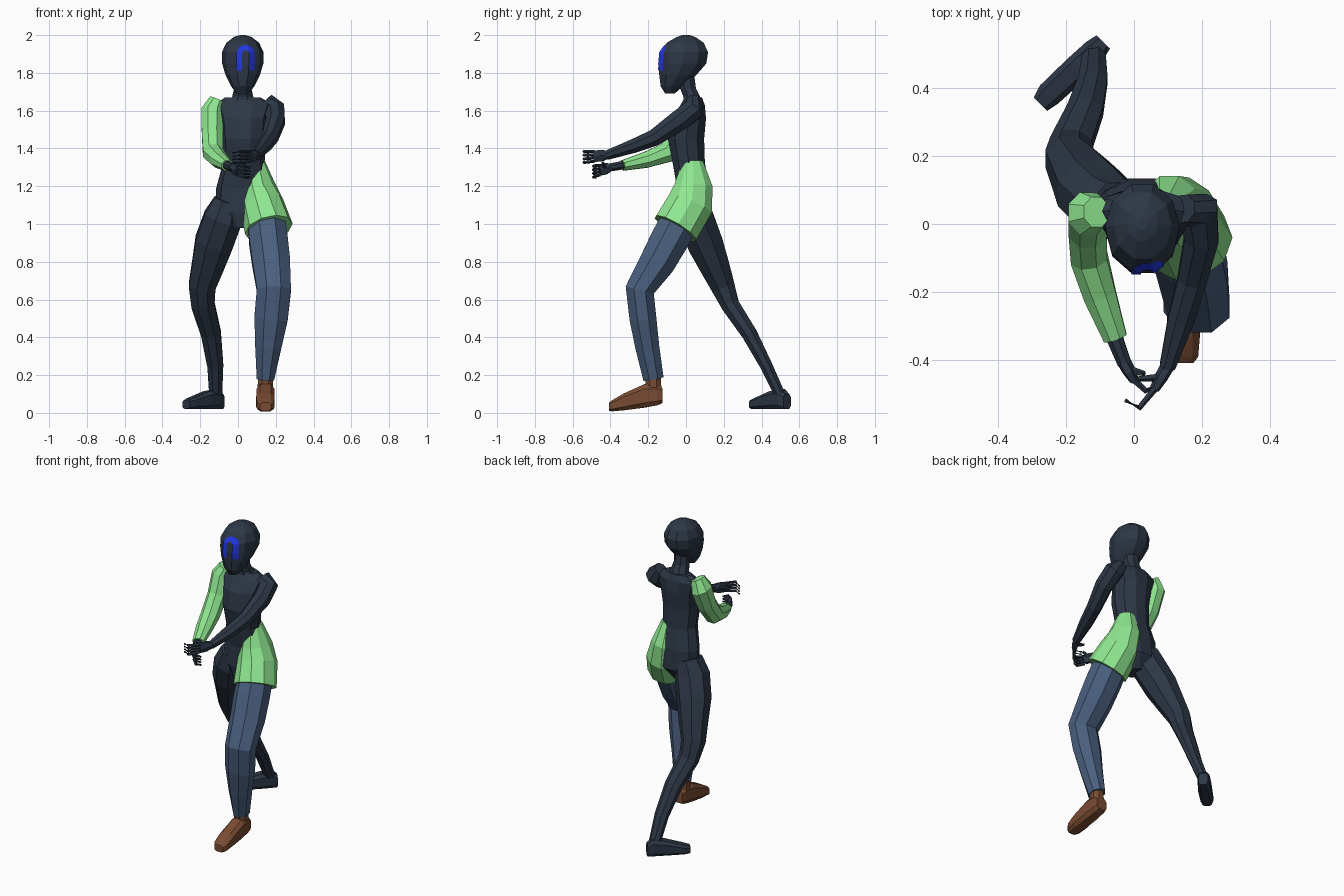
import bpy, bmesh, math
from mathutils import Vector
from mathutils.bvhtree import BVHTree


def material(name, rgb):
    m = bpy.data.materials.new(name)
    m.diffuse_color = (*rgb, 1)
    return m


CHARCOAL = material("charcoal", (0.026, 0.038, 0.060))
GREEN = material("light green", (0.275, 0.80, 0.28))
DENIM = material("denim blue", (0.068, 0.115, 0.21))
BROWN = material("brown leather", (0.19, 0.070, 0.032))
BLUE = material("bright blue", (0.016, 0.038, 0.75))


def finish(name, bm, mat):
    bmesh.ops.recalc_face_normals(bm, faces=bm.faces)
    me = bpy.data.meshes.new(name)
    bm.to_mesh(me)
    bm.free()
    me.materials.append(mat)
    ob = bpy.data.objects.new(name, me)
    bpy.context.collection.objects.link(ob)
    return ob


def loft(name, rings, mat, n=8, axis=None, side=(1, 0, 0), power=1.0):
    """Rings are (x, y, z, half width, half depth), square to the path or to a fixed axis."""
    bm = bmesh.new()
    centres = [Vector(r[:3]) for r in rings]
    loops = []
    for i, r in enumerate(rings):
        if axis:
            t = Vector(axis).normalized()
        else:
            t = (centres[min(i + 1, len(rings) - 1)] - centres[max(i - 1, 0)]).normalized()
        u = Vector(side)
        u = (u - t * u.dot(t)).normalized()
        v = t.cross(u)
        loop = []
        for k in range(n):
            a = 2 * math.pi * (k + (0.5 if n == 8 else 0)) / n
            c, s = math.cos(a), math.sin(a)
            c = math.copysign(abs(c) ** power, c)
            s = math.copysign(abs(s) ** power, s)
            loop.append(bm.verts.new(centres[i] + u * c * r[3] * 1.04 + v * s * r[4] * 1.04))
        loops.append(loop)
    for a, b in zip(loops, loops[1:]):
        for k in range(n):
            bm.faces.new((a[k], a[(k + 1) % n], b[(k + 1) % n], b[k]))
    bm.faces.new(loops[0])
    bm.faces.new(loops[-1])
    return finish(name, bm, mat)


UP = (0, 0, 1)

# Head, neck and torso
head = loft("head", [
    (0.025, -0.085, 1.69, 0.030, 0.025), (0.025, -0.075, 1.73, 0.060, 0.060),
    (0.025, -0.043, 1.79, 0.088, 0.100), (0.025, -0.018, 1.85, 0.105, 0.127),
    (0.025, -0.010, 1.91, 0.106, 0.128), (0.025, -0.004, 1.96, 0.083, 0.098),
    (0.025, 0.000, 1.99, 0.045, 0.050), (0.025, 0.000, 2.00, 0.015, 0.018)],
    CHARCOAL, n=10, axis=UP)
loft("neck", [(0.025, 0.040, 1.63, 0.085, 0.055), (0.025, 0.030, 1.675, 0.058, 0.046),
              (0.025, 0.010, 1.72, 0.047, 0.044), (0.025, 0.000, 1.80, 0.050, 0.044)],
     CHARCOAL, axis=UP)
loft("torso", [
    (0.010, 0.020, 0.98, 0.045, 0.060), (0.020, 0.040, 1.06, 0.130, 0.095),
    (0.025, 0.040, 1.19, 0.135, 0.088), (0.030, 0.015, 1.32, 0.106, 0.086),
    (0.030, 0.000, 1.45, 0.115, 0.097), (0.030, 0.015, 1.56, 0.125, 0.092),
    (0.030, 0.035, 1.63, 0.150, 0.065), (0.025, 0.040, 1.67, 0.090, 0.045)],
    CHARCOAL, n=10, axis=UP)

# Back leg and its foot
loft("back_leg", [
    (-0.050, 0.040, 1.12, 0.080, 0.085), (-0.080, 0.050, 1.03, 0.105, 0.100),
    (-0.128, 0.100, 0.90, 0.104, 0.098), (-0.160, 0.150, 0.78, 0.088, 0.082),
    (-0.190, 0.195, 0.67, 0.074, 0.066), (-0.185, 0.235, 0.57, 0.064, 0.050),
    (-0.143, 0.335, 0.42, 0.055, 0.043), (-0.120, 0.425, 0.25, 0.044, 0.034),
    (-0.118, 0.495, 0.10, 0.036, 0.030)], CHARCOAL)
loft("back_foot", [
    (-0.090, 0.535, 0.060, 0.028, 0.040), (-0.115, 0.510, 0.073, 0.036, 0.053),
    (-0.170, 0.455, 0.067, 0.040, 0.047), (-0.250, 0.380, 0.050, 0.038, 0.030),
    (-0.275, 0.352, 0.045, 0.028, 0.023)],
    CHARCOAL, axis=(-1, -1, 0), side=(-1, 1, 0), power=0.6)

# Front leg: trouser, ankle and shoe
loft("trouser_leg", [
    (0.150, -0.030, 1.02, 0.100, 0.105), (0.160, -0.085, 0.92, 0.106, 0.105),
    (0.175, -0.150, 0.80, 0.104, 0.098), (0.190, -0.245, 0.65, 0.094, 0.080),
    (0.175, -0.228, 0.50, 0.092, 0.074), (0.160, -0.205, 0.35, 0.072, 0.066),
    (0.145, -0.172, 0.18, 0.048, 0.056)], DENIM)
loft("shoe_ankle", [(0.145, -0.170, 0.09, 0.044, 0.044), (0.145, -0.176, 0.22, 0.040, 0.042)], BROWN)
loft("shoe", [
    (0.147, -0.125, 0.092, 0.036, 0.040), (0.147, -0.150, 0.095, 0.044, 0.055),
    (0.146, -0.220, 0.090, 0.048, 0.063), (0.145, -0.330, 0.058, 0.049, 0.045),
    (0.145, -0.390, 0.038, 0.044, 0.030), (0.145, -0.408, 0.032, 0.030, 0.022)],
    BROWN, axis=(0, -1, 0), power=0.6)

# Half skirt over the front hip
loft("hip_skirt", [
    (0.090, 0.035, 1.33, 0.050, 0.056), (0.104, 0.040, 1.20, 0.090, 0.102),
    (0.128, 0.020, 1.10, 0.112, 0.124), (0.163, -0.055, 0.975, 0.125, 0.125)], GREEN, n=10)

# Arms
loft("green_sleeve", [
    (-0.110, 0.035, 1.660, 0.042, 0.046), (-0.134, 0.030, 1.600, 0.062, 0.068),
    (-0.136, -0.020, 1.480, 0.058, 0.060), (-0.132, -0.100, 1.378, 0.056, 0.056),
    (-0.100, -0.210, 1.340, 0.050, 0.044), (-0.055, -0.335, 1.310, 0.036, 0.029)], GREEN)
loft("sleeved_wrist", [(-0.070, -0.300, 1.318, 0.027, 0.024), (-0.028, -0.410, 1.298, 0.021, 0.022)],
     CHARCOAL)
loft("bare_arm", [
    (0.145, 0.045, 1.650, 0.048, 0.042), (0.190, 0.040, 1.605, 0.060, 0.058),
    (0.198, -0.040, 1.545, 0.052, 0.058), (0.170, -0.165, 1.458, 0.044, 0.046),
    (0.138, -0.280, 1.412, 0.040, 0.038), (0.098, -0.420, 1.364, 0.024, 0.026)], CHARCOAL)


# Hands: a flat palm, four bent fingers and a thumb
def hand(name, wrist, palm, knuckle, tip, thumb):
    loft(name + "_palm", [(*wrist, 0.020, 0.022), (*[(w + p) / 2 for w, p in zip(wrist, palm)], 0.019, 0.034),
                          (*palm, 0.014, 0.033)], CHARCOAL, n=6)
    for i in range(4):
        dz = (i - 1.5) * 0.017
        loft(f"{name}_finger_{i + 1}", [
            (palm[0], palm[1], palm[2] + dz, 0.010, 0.008),
            (knuckle[0], knuckle[1], knuckle[2] + dz * 1.15, 0.009, 0.008),
            (tip[0], tip[1], tip[2] + dz, 0.006, 0.006)], CHARCOAL, n=5)
    base = [(w + p) / 2 for w, p in zip(wrist, palm)]
    loft(name + "_thumb", [(*base, 0.014, 0.013), (*thumb, 0.008, 0.008)], CHARCOAL, n=5)


hand("sleeved_hand", (-0.032, -0.400, 1.300), (0.000, -0.458, 1.285), (0.035, -0.490, 1.278),
     (0.066, -0.478, 1.272), (0.030, -0.440, 1.325))
hand("bare_hand", (0.100, -0.415, 1.366), (0.060, -0.485, 1.358), (0.015, -0.540, 1.355),
     (-0.026, -0.518, 1.350), (0.010, -0.455, 1.385))

# Painted arch on the face, laid on the head surface
tree = BVHTree.FromPolygons([v.co for v in head.data.vertices],
                            [tuple(p.vertices) for p in head.data.polygons])


def on_face(x, z):
    hit = tree.ray_cast(Vector((x, -1, z)), Vector((0, 1, 0)))[0]
    return hit + Vector((0, -0.005, 0))


path = [(-1, 0, 1.812 + 0.0176 * i) for i in range(5)]
path += [(-math.cos(math.pi * i / 10), math.sin(math.pi * i / 10), 1.90) for i in range(11)]
path += [(1, 0, 1.8824 - 0.0176 * i) for i in range(5)]
bm = bmesh.new()
rows = [[bm.verts.new(on_face(0.040 + c * r, z + s * r)) for r in (0.020, 0.027, 0.034, 0.041, 0.048)]
        for c, s, z in path]
for a, b in zip(rows, rows[1:]):
    for k in range(4):
        bm.faces.new((a[k], a[k + 1], b[k + 1], b[k]))
finish("face_arch", bm, BLUE)
